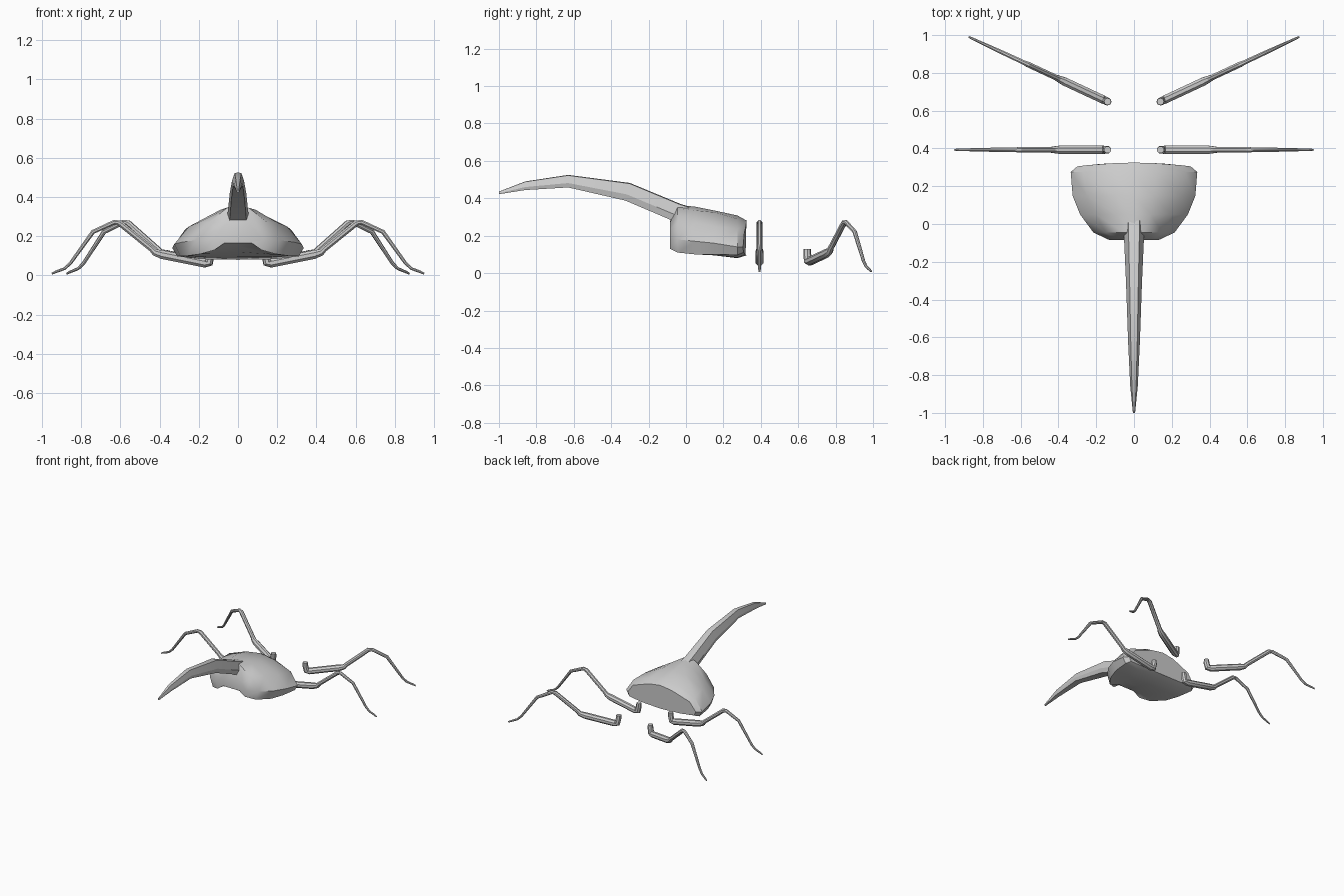
import bpy, bmesh, math
from mathutils import Vector, Matrix

if "Cube" in bpy.data.objects:
    bpy.data.objects.remove(bpy.data.objects["Cube"])


def loft(name, rings, smooth):
    """Skin closed rings of equal length and cap both ends."""
    bm = bmesh.new()
    vr = [[bm.verts.new(p) for p in r] for r in rings]
    n = len(vr[0])
    for a, b in zip(vr, vr[1:]):
        for i in range(n):
            j = (i + 1) % n
            bm.faces.new((a[i], a[j], b[j], b[i]))
    bm.faces.new(vr[0])
    bm.faces.new(vr[-1])
    bmesh.ops.recalc_face_normals(bm, faces=bm.faces)
    mesh = bpy.data.meshes.new(name)
    bm.to_mesh(mesh)
    bm.free()
    ob = bpy.data.objects.new(name, mesh)
    bpy.context.collection.objects.link(ob)
    bpy.context.view_layer.objects.active = ob
    ob.select_set(True)
    if smooth:
        bpy.ops.object.shade_smooth_by_angle(angle=math.radians(smooth))
    ob.select_set(False)
    return ob


def full_ring(half, y, bow=0.0):
    """Mirror a half section, running bottom centre to top centre."""
    pts = half + [(-x, z) for x, z in half[-2:0:-1]]
    return [(x, y - bow * (x / 0.3) ** 2, z) for x, z in pts]


# Head: domed sections from the narrow front to the wide back
head = [
    (-0.085, [(0, .165), (.07, .165), (.12, .13), (.13, .18), (.10, .235), (.05, .27), (0, .28)]),
    (-0.045, [(0, .15), (.10, .14), (.19, .11), (.215, .18), (.15, .27), (.055, .345), (0, .365)]),
    (0.05, [(0, .12), (.14, .11), (.26, .10), (.285, .17), (.20, .27), (.09, .335), (0, .355)]),
    (0.15, [(0, .095), (.16, .095), (.295, .10), (.325, .16), (.25, .25), (.10, .325), (0, .335)]),
    (0.275, [(0, .08), (.18, .083), (.31, .097), (.335, .14), (.27, .235), (.12, .29), (0, .308)]),
    (0.325, [(0, .095), (.17, .10), (.285, .11), (.30, .14), (.25, .21), (.10, .265), (0, .28)]),
]
loft("head", [full_ring(h, y, 0.02 if y > 0.3 else 0) for y, h in head], 35)

# Horn: y top, z top, y bottom, z bottom, half width
horn = [
    (0.02, .355, -0.03, .25, .055),
    (-0.03, .370, -0.09, .288, .053),
    (-0.30, .482, -0.325, .388, .042),
    (-0.63, .525, -0.63, .458, .031),
    (-0.86, .490, -0.86, .444, .020),
    (-1.0, .436, -1.0, .422, .006),
]
rings = []
for yt, zt, yb, zb, w in horn:
    sec = [(0, 1), (.55, .96), (1, .35), (.8, 0), (-.8, 0), (-1, .35), (-.55, .96)]
    rings.append([(w * s, yb + (yt - yb) * t, zb + (zt - zb) * t) for s, t in sec])
loft("horn", rings, 25)

# Legs: reach, height, radius along one leg
leg = [
    (0.0, .13, .019), (0.0, .105, .021), (0.01, .063, .022), (0.03, .063, .024),
    (0.25, .107, .024), (0.285, .118, .019), (0.30, .135, .016), (0.465, .268, .016),
    (0.49, .272, .013), (0.60, .222, .012), (0.715, .062, .009),
    (0.745, .035, .008), (0.79, .018, .007), (0.81, .009, .005),
]


def make_leg(name, origin, angle, side):
    rings = []
    turn = Matrix.Rotation(angle, 3, 'Z')
    pts = [Vector((r, 0, z)) for r, z, _ in leg]
    for i, p in enumerate(pts):
        d = (pts[min(i + 1, len(pts) - 1)] - pts[max(i - 1, 0)]).normalized()
        up = Vector((-d.z, 0, d.x))
        ring = []
        for k in range(8):
            a = math.tau * (k + .5) / 8
            q = p + leg[i][2] * (up * math.cos(a) + Vector((0, 1, 0)) * math.sin(a))
            q = turn @ q + Vector(origin)
            ring.append((q.x * side, q.y, q.z))
        rings.append(ring)
    return loft(name, rings, 30)


for side, label in ((1, "right"), (-1, "left")):
    make_leg("front_leg_" + label, (0.14, 0.393, 0), 0, side)
    make_leg("back_leg_" + label, (0.14, 0.648, 0), math.radians(25), side)
